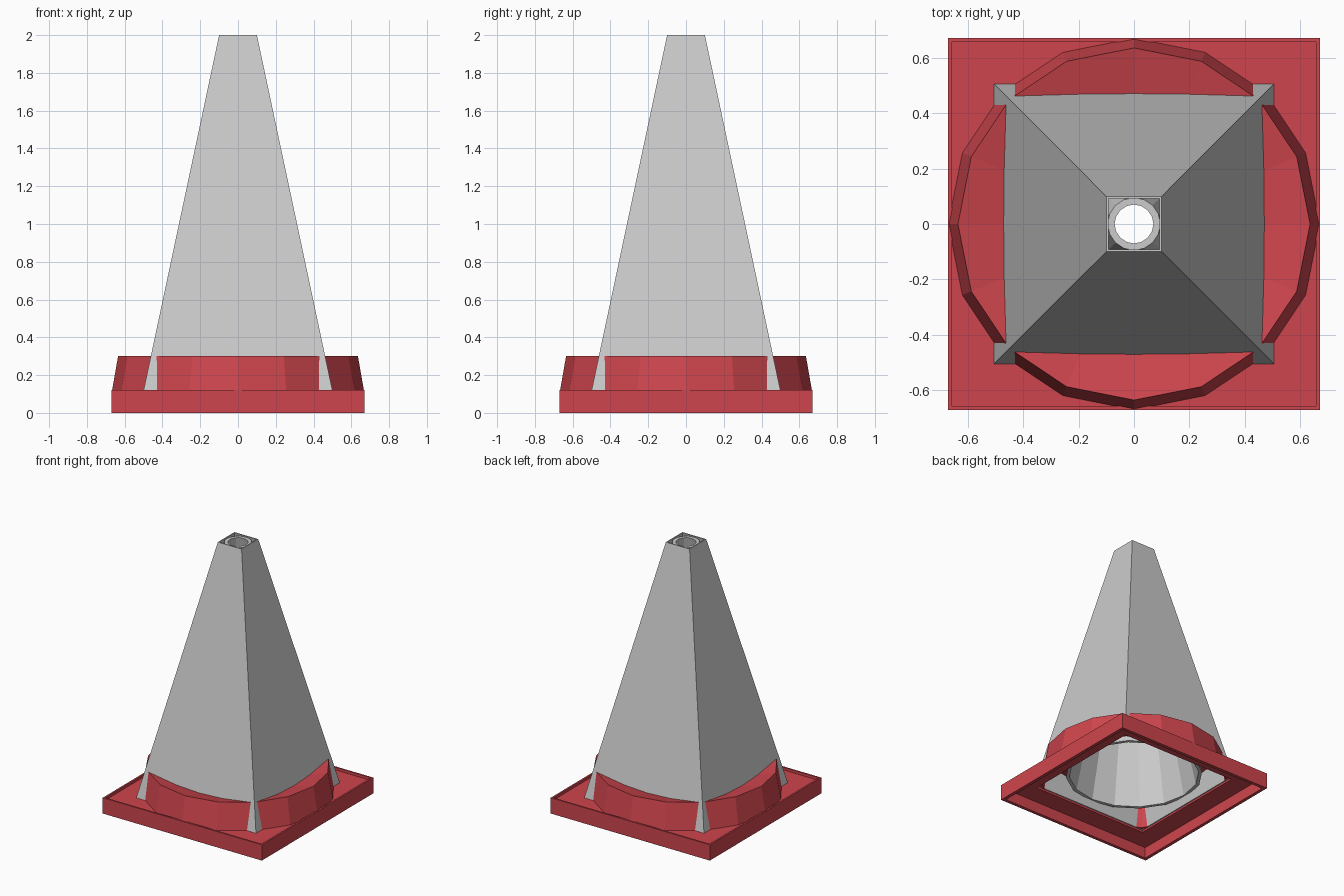
import bpy, bmesh, math

if "Cube" in bpy.data.objects:
    bpy.data.objects.remove(bpy.data.objects["Cube"])

red = bpy.data.materials.new("red_plastic")
red.diffuse_color = (0.62, 0.06, 0.075, 1)
red.use_nodes = True
red.node_tree.nodes["Principled BSDF"].inputs["Base Color"].default_value = red.diffuse_color


def ring_shell(name, profile, sides, material=None):
    """Revolve a closed (radius, z) profile; four sides use half-width as radius."""
    square = sides == 4
    scale = math.sqrt(2) if square else 1
    start = math.pi / 4 if square else 0
    bm = bmesh.new()
    rings = []
    for i in range(sides):
        a = start + 2 * math.pi * i / sides
        rings.append([bm.verts.new((r * scale * math.cos(a), r * scale * math.sin(a), z))
                      for r, z in profile])
    n = len(profile)
    for i in range(sides):
        a, b = rings[i], rings[(i + 1) % sides]
        for j in range(n):
            k = (j + 1) % n
            bm.faces.new((a[j], b[j], b[k], a[k]))
    bmesh.ops.recalc_face_normals(bm, faces=bm.faces)
    mesh = bpy.data.meshes.new(name)
    bm.to_mesh(mesh)
    bm.free()
    obj = bpy.data.objects.new(name, mesh)
    bpy.context.collection.objects.link(obj)
    if material:
        mesh.materials.append(material)
    return obj


# Square base tray: raised rim, recessed floor, open underneath
ring_shell("base", [(0.67, 0), (0.67, 0.12), (0.657, 0.12), (0.657, 0.1),
                    (0.49, 0.1), (0.49, 0.085), (0.645, 0.085), (0.645, 0)], 4, red)

# Sixteen-sided tapered collar with a dished top
ring_shell("collar", [(0.67, 0.1), (0.635, 0.3), (0.45, 0.255),
                      (0.45, 0.235), (0.615, 0.275), (0.65, 0.1)], 16, red)

# Hollow four-sided outer body
ring_shell("square_body", [(0.504, 0.1), (0.1, 2.0), (0.092, 2.0), (0.482, 0.1)], 4)

# Round tapered tube inside the body, open at both ends
ring_shell("inner_tube", [(0.485, 0.16), (0.095, 1.99), (0.07, 1.99), (0.46, 0.16)], 16)
